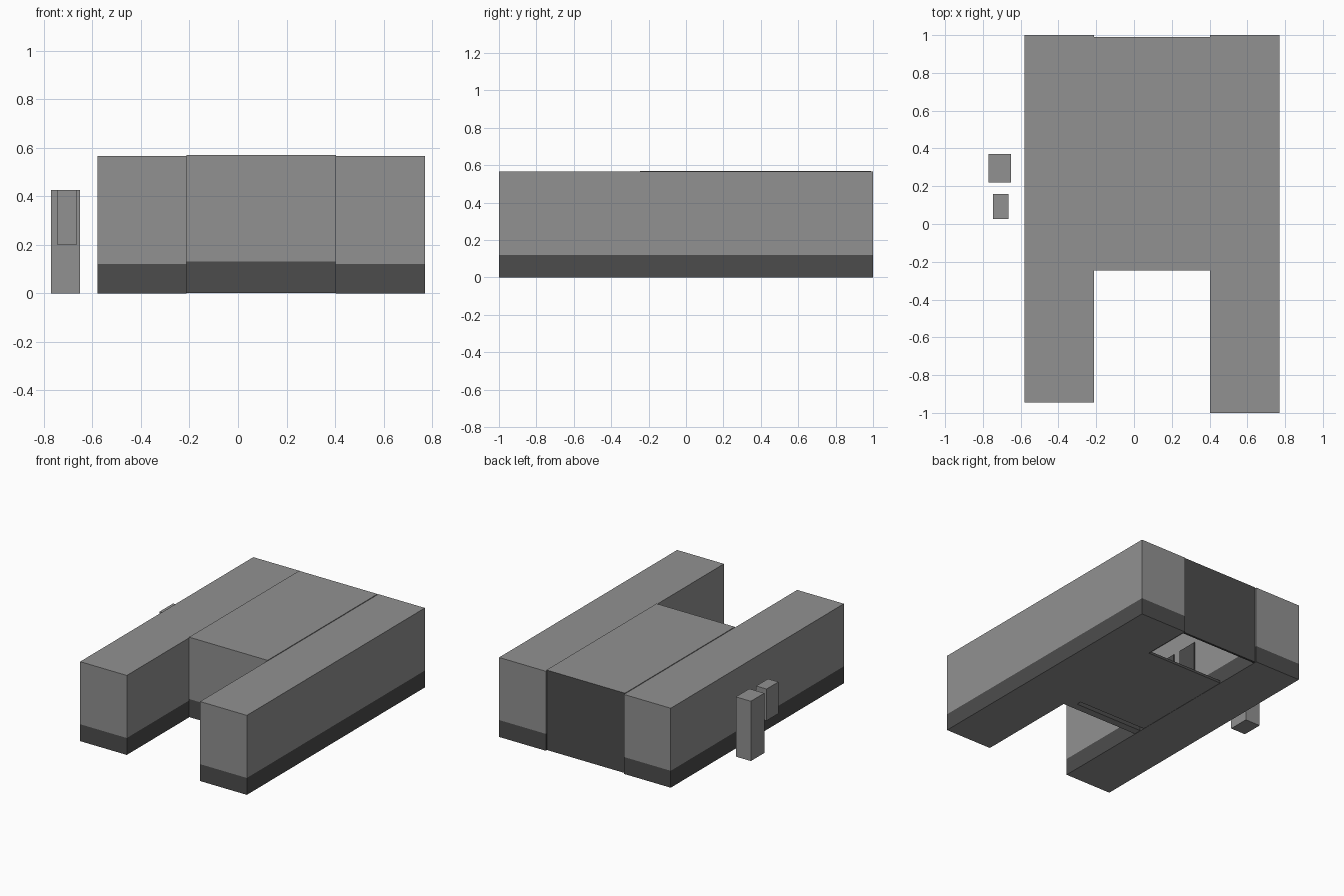
import bpy
from mathutils import Vector

if "Cube" in bpy.data.objects:
    bpy.data.objects.remove(bpy.data.objects["Cube"], do_unlink=True)


def material(name, value):
    mat = bpy.data.materials.new(name)
    mat.use_nodes = True
    colour = (value, value, value, 1)
    mat.diffuse_color = colour
    mat.node_tree.nodes["Principled BSDF"].inputs["Base Color"].default_value = colour
    return mat


LIGHT = material("light grey", 0.285)
DARK = material("dark grey", 0.073)
DOWN, BACK = Vector((0, 0, -1)), Vector((0, 1, 0))


def box(name, xs, ys, zs, mat):
    """Axis-aligned box given by its extents."""
    spans = (xs, ys, zs)
    bpy.ops.mesh.primitive_cube_add(size=1, location=[(a + b) / 2 for a, b in spans])
    obj = bpy.context.object
    obj.name = name
    obj.scale = [b - a for a, b in spans]
    bpy.ops.object.transform_apply(location=False, rotation=False, scale=True)
    obj.data.materials.append(mat)
    return obj


def paint(obj, direction, mat):
    """Give the side facing one direction its own colour."""
    obj.data.materials.append(mat)
    for face in obj.data.polygons:
        if face.normal.dot(direction) > 0.9:
            face.material_index = 1


PLINTH, EAVES, TOP = 0.12, 0.565, 0.57

# Two long side wings, each on a dark plinth with a light underside
for side, xs, front in (("right", (-0.58, -0.213), -0.945), ("left", (0.402, 0.77), -1)):
    plinth = box(side + "_wing_plinth", xs, (front, 1), (0, PLINTH), DARK)
    paint(plinth, DOWN, LIGHT)
    box(side + "_wing_wall", xs, (front, 1), (PLINTH, EAVES), LIGHT)

# Hollow central hall between the wings
hall_x = (-0.213, 0.404)
front, back = -0.245, 0.99
roof = box("hall_roof", hall_x, (front, back), (0.55, TOP), LIGHT)
paint(roof, BACK, DARK)
front_plinth = box("hall_front_plinth", hall_x, (front, -0.19), (0.002, 0.13), DARK)
paint(front_plinth, DOWN, LIGHT)
box("hall_front_wall", hall_x, (front, -0.19), (0.13, 0.55), LIGHT)
box("hall_back_wall", hall_x, (back - 0.015, back), (0.002, 0.55), DARK)

# Floor stops short of the front wall and of the back wall
floor_parts = (
    ("hall_floor", hall_x, (-0.155, 0.63)),
    ("hall_floor_edge", (0.33, 0.404), (-0.19, -0.155)),
)
for name, xs, ys in floor_parts:
    paint(box(name, xs, ys, (0.002, 0.02), DARK), DOWN, LIGHT)

# Door and window: free-standing blocks outside, matching dark panels in the hall
openings = (
    ("door", (-0.77, -0.652), (0.22, 0.371), 0),
    ("window", (-0.746, -0.664), (0.027, 0.16), 0.2),
)
for name, xs, ys, sill in openings:
    box(name + "_block", xs, ys, (sill, 0.425), LIGHT)
    box(name + "_panel", (-0.214, -0.207), ys, (max(sill, 0.021), 0.425), DARK)
